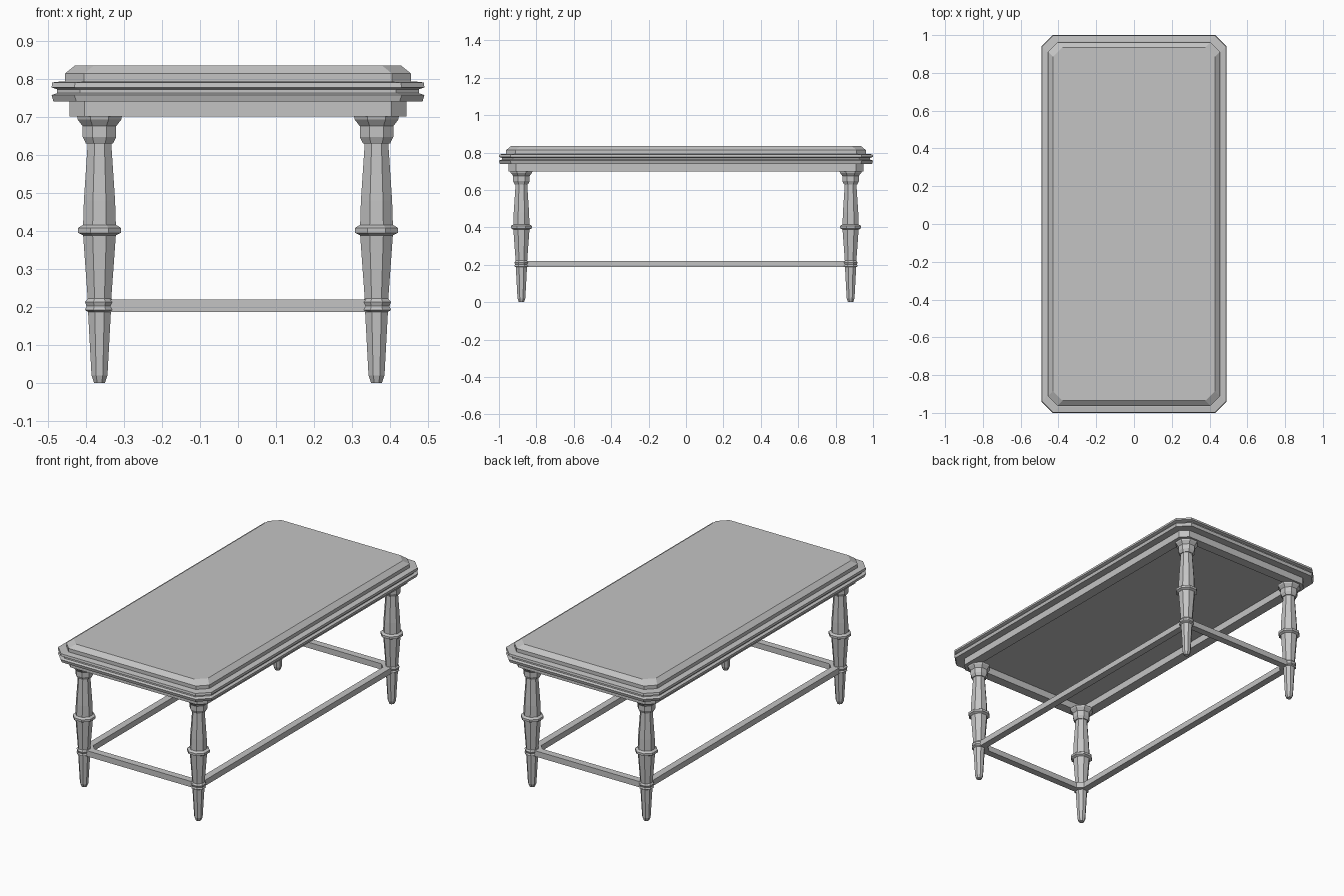
import bpy, bmesh
from math import cos, sin, pi

cube = bpy.data.objects.get("Cube")
if cube:
    bpy.data.objects.remove(cube, do_unlink=True)

grey = bpy.data.materials.new("plain grey")
grey.use_nodes = True
grey.diffuse_color = (0.55, 0.55, 0.55, 1)
grey.node_tree.nodes["Principled BSDF"].inputs["Base Color"].default_value = (0.55, 0.55, 0.55, 1)


def chamfered(hx, hy, c, z):
    """Rectangle outline with cut corners, counter-clockwise."""
    return [(hx, c - hy, z), (hx, hy - c, z), (hx - c, hy, z), (c - hx, hy, z),
            (-hx, hy - c, z), (-hx, c - hy, z), (c - hx, -hy, z), (hx - c, -hy, z)]


def octagon(apothem, z, cx, cy):
    """Eight-sided ring with a flat side facing the front."""
    r = apothem / cos(pi / 8)
    angles = [(i + 0.5) * pi / 4 for i in range(8)]
    return [(cx + r * cos(a), cy + r * sin(a), z) for a in angles]


def loft(name, outlines, closed=False):
    """Skin a stack of equal outlines; cap the ends, or join last to first."""
    bm = bmesh.new()
    rings = [[bm.verts.new(p) for p in o] for o in outlines]
    pairs = list(zip(rings, rings[1:]))
    if closed:
        pairs.append((rings[-1], rings[0]))
    else:
        bm.faces.new(rings[0])
        bm.faces.new(rings[-1])
    for a, b in pairs:
        for i in range(len(a)):
            j = (i + 1) % len(a)
            bm.faces.new((a[i], a[j], b[j], b[i]))
    bmesh.ops.recalc_face_normals(bm, faces=bm.faces)
    mesh = bpy.data.meshes.new(name)
    bm.to_mesh(mesh)
    bm.free()
    mesh.materials.append(grey)
    obj = bpy.data.objects.new(name, mesh)
    bpy.context.collection.objects.link(obj)
    return obj


# Moulded edge with a groove between two lips: (half width, height)
moulding = [(0.465, 0.74), (0.485, 0.74), (0.49, 0.757), (0.475, 0.762),
            (0.475, 0.772), (0.49, 0.777), (0.488, 0.79), (0.46, 0.793)]
loft("table_edge", [chamfered(w, w + 0.51, 0.06, z) for w, z in moulding])

# Raised slab with bevelled rim
slab = [(0.455, 0.79), (0.455, 0.813), (0.428, 0.835)]
loft("table_top", [chamfered(w, w + 0.507, 0.05, z) for w, z in slab])

# Hollow apron frame under the top
loft("apron", [chamfered(0.443, 0.95, 0.04, 0.70), chamfered(0.443, 0.95, 0.04, 0.745),
               chamfered(0.385, 0.895, 0.03, 0.745), chamfered(0.385, 0.895, 0.03, 0.70)], True)

# Stretcher frame joining the legs
loft("stretcher", [chamfered(0.382, 0.9, 0.02, 0.187), chamfered(0.382, 0.9, 0.02, 0.22),
                   chamfered(0.342, 0.86, 0.03, 0.22), chamfered(0.342, 0.86, 0.03, 0.187)], True)

# Turned legs: (half width, height)
leg = [(0.014, 0.0), (0.021, 0.02), (0.030, 0.187), (0.038, 0.192), (0.034, 0.202),
       (0.038, 0.213), (0.031, 0.222), (0.043, 0.388), (0.056, 0.395),
       (0.056, 0.408), (0.043, 0.416), (0.041, 0.48), (0.031, 0.63),
       (0.036, 0.63), (0.044, 0.647), (0.044, 0.675), (0.057, 0.692), (0.059, 0.702)]
for side, sx in (("left", 1), ("right", -1)):
    for end, sy in (("front", -1), ("back", 1)):
        loft(f"{end}_{side}_leg", [octagon(w, z, sx * 0.364, sy * 0.88) for w, z in leg])
